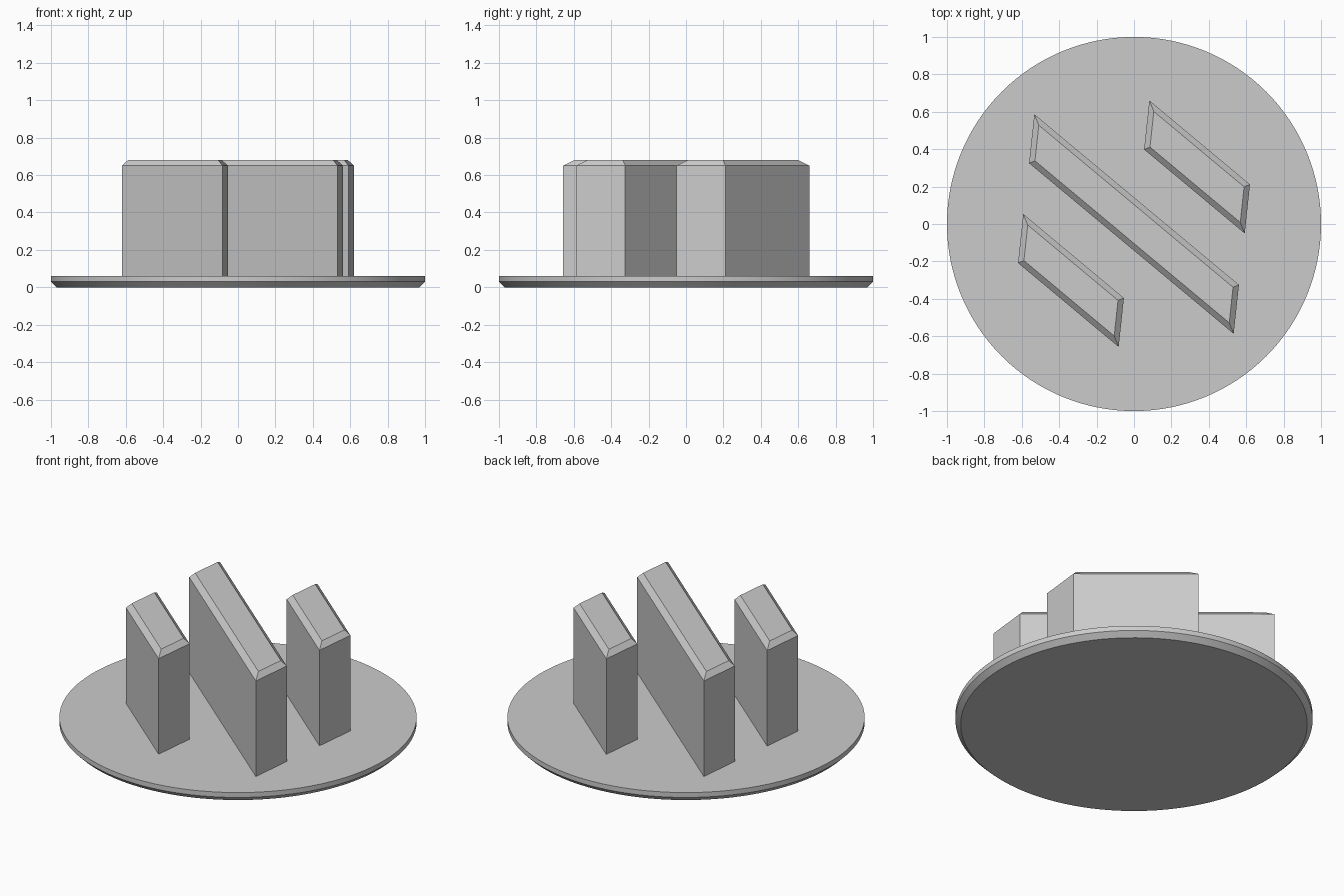
import bpy
import bmesh
from math import radians
from mathutils import Matrix, Vector

cube = bpy.data.objects.get("Cube")
if cube:
    bpy.data.objects.remove(cube, do_unlink=True)

RIM = 0.03        # chamfer size shared by disc and bars
BASE_TOP = 0.06
BAR_TOP = 0.68

grey = bpy.data.materials.new("plain grey")
grey.use_nodes = True
colour = (0.6, 0.6, 0.6, 1)
grey.diffuse_color = colour
grey.node_tree.nodes["Principled BSDF"].inputs["Base Color"].default_value = colour


def finish(bm, name):
    bmesh.ops.recalc_face_normals(bm, faces=bm.faces)
    mesh = bpy.data.meshes.new(name)
    bm.to_mesh(mesh)
    bm.free()
    mesh.materials.append(grey)
    obj = bpy.data.objects.new(name, mesh)
    bpy.context.collection.objects.link(obj)
    return obj


def loft(bm, rings):
    """Join equal rings of vertices and cap both ends."""
    for low, high in zip(rings, rings[1:]):
        for i in range(len(low)):
            j = (i + 1) % len(low)
            bm.faces.new((low[i], low[j], high[j], high[i]))
    bm.faces.new(rings[0][::-1])
    bm.faces.new(rings[-1])


# Round base plate with a chamfered underside
bm = bmesh.new()
rings = []
for radius, z in ((1 - RIM, 0), (1, RIM), (1, BASE_TOP)):
    ring = bmesh.ops.create_circle(bm, segments=128, radius=radius,
                                   matrix=Matrix.Translation((0, 0, z)))
    rings.append(ring["verts"])
loft(bm, rings)
base = finish(bm, "base_plate")
bpy.context.view_layer.objects.active = base
base.select_set(True)
bpy.ops.object.shade_smooth_by_angle(angle=radians(30))
base.select_set(False)


# Slanted bars: parallelogram prisms with a chamfered top
def bar(name, centre, along, across):
    centre, along, across = Vector(centre), Vector(along), Vector(across)
    u, v = along.normalized(), across.normalized()
    shrink = RIM / abs(u.cross(v))
    bm = bmesh.new()
    rings = []
    for z, inset in ((BASE_TOP, 0), (BAR_TOP - RIM, 0), (BAR_TOP, shrink)):
        a, b = along / 2 - u * inset, across / 2 - v * inset
        corners = (centre - a - b, centre + a - b, centre + a + b, centre - a + b)
        rings.append([bm.verts.new((c.x, c.y, z)) for c in corners])
    loft(bm, rings)
    return finish(bm, name)


side = (0.028, 0.262)
bar("middle_bar", (0, 0), (1.094, -0.912), side)
bar("left_bar", (0.337, 0.305), (0.538, -0.449), side)
bar("right_bar", (-0.337, -0.302), (0.538, -0.449), side)
